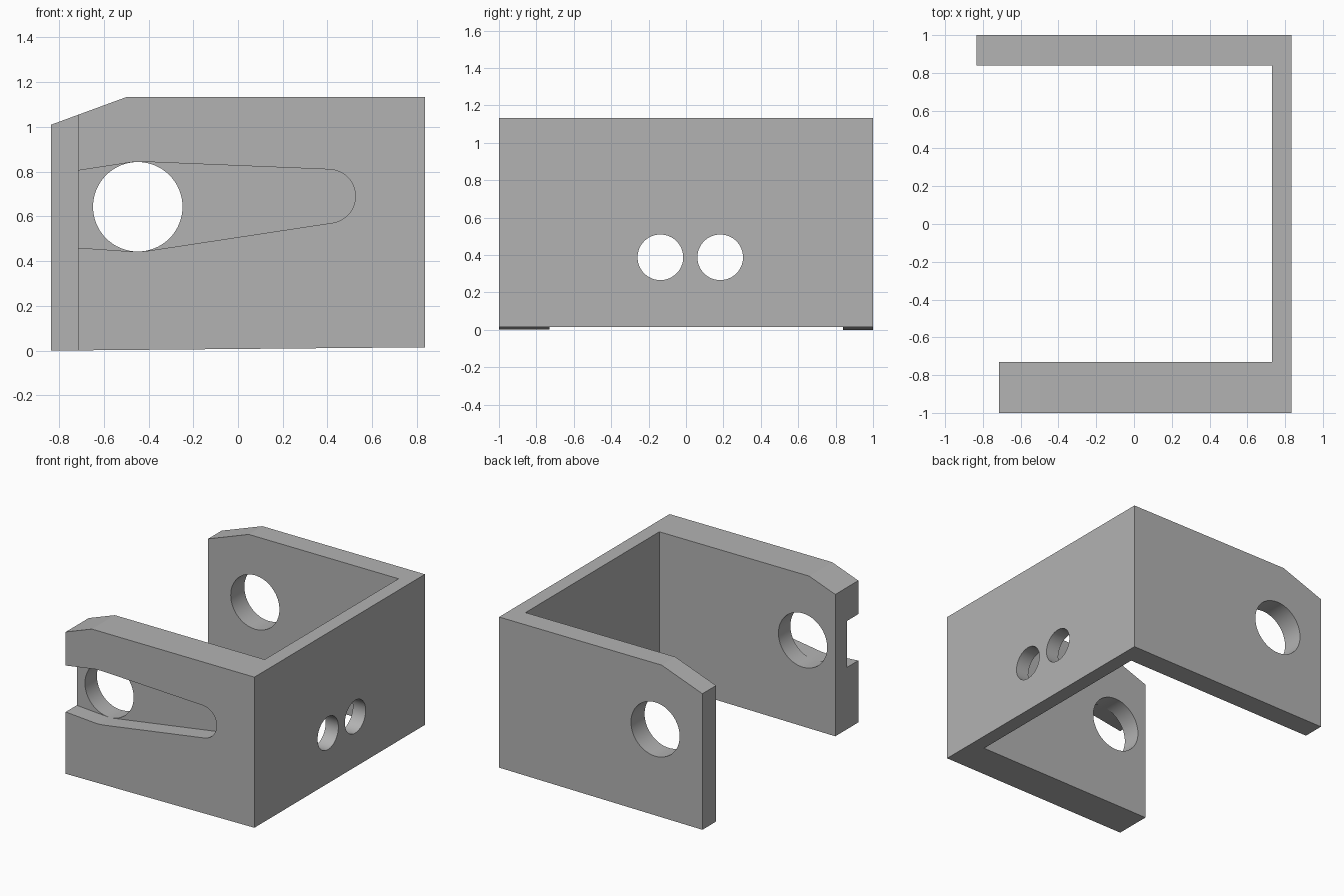
import bpy, bmesh
from math import sin, cos, pi, radians
from mathutils import Vector

cube = bpy.data.objects.get("Cube")
if cube:
    bpy.data.objects.remove(cube, do_unlink=True)

grey = bpy.data.materials.new("plain grey")
grey.use_nodes = True
grey.diffuse_color = (0.45, 0.45, 0.45, 1)
grey.node_tree.nodes["Principled BSDF"].inputs["Base Color"].default_value = (0.45, 0.45, 0.45, 1)


def prism(name, outline, start, end, axis="y"):
    """Extrude an outline along y (points are x, z) or along x (points are y, z)."""
    bm = bmesh.new()
    if axis == "y":
        points, push = [(a, start, b) for a, b in outline], (0, end - start, 0)
    else:
        points, push = [(start, a, b) for a, b in outline], (end - start, 0, 0)
    face = bm.faces.new([bm.verts.new(p) for p in points])
    grown = bmesh.ops.extrude_face_region(bm, geom=[face])["geom"]
    moved = [v for v in grown if isinstance(v, bmesh.types.BMVert)]
    bmesh.ops.translate(bm, verts=moved, vec=Vector(push))
    bmesh.ops.recalc_face_normals(bm, faces=bm.faces[:])
    mesh = bpy.data.meshes.new(name)
    bm.to_mesh(mesh)
    bm.free()
    mesh.materials.append(grey)
    obj = bpy.data.objects.new(name, mesh)
    bpy.context.collection.objects.link(obj)
    return obj


def arc(a, b, radius, first, last, steps):
    angles = [radians(first + (last - first) * i / steps) for i in range(steps + 1)]
    return [(a + radius * cos(t), b + radius * sin(t)) for t in angles]


def circle(a, b, radius):
    return arc(a, b, radius, 0, 360, 64)[:-1]


def rect(a0, a1, b0, b1):
    return [(a0, b0), (a1, b0), (a1, b1), (a0, b1)]


# Bracket block: sloping underside and a chamfered upper corner
bracket = prism("bracket", [(-0.835, 0), (0.835, 0.015), (0.835, 1.133),
                            (-0.5, 1.133), (-0.835, 1.01)], -1, 1)

# Tapered slot on the outside of the front arm
slot = ([(-0.9, 0.473), (-0.715, 0.46), (-0.46, 0.442), (-0.41, 0.445)]
        + arc(0.405, 0.69, 0.12, -81, 87, 24)
        + [(-0.42, 0.844), (-0.475, 0.842), (-0.715, 0.805), (-0.9, 0.776)])

cutters = [
    prism("inner_space", rect(-1.2, 0.73, -0.5, 1.6), -0.73, 0.84),
    prism("front_arm_trim", rect(-1.2, -0.715, -0.5, 1.6), -1.2, -0.5),
    prism("slot_cutter", slot, -1.2, -0.87),
    prism("arm_bore", circle(-0.448, 0.643, 0.2), -1.3, 1.3),
    prism("wall_hole_front", circle(-0.137, 0.388, 0.122), 0.5, 1.2, "x"),
    prism("wall_hole_back", circle(0.183, 0.388, 0.122), 0.5, 1.2, "x"),
]

# Cut everything out, then discard the cutters
bpy.context.view_layer.objects.active = bracket
for cutter in cutters:
    cutter.hide_render = True
    mod = bracket.modifiers.new(cutter.name, "BOOLEAN")
    mod.operation = "DIFFERENCE"
    mod.solver = "EXACT"
    mod.object = cutter
    bpy.ops.object.modifier_apply(modifier=mod.name)
    bpy.data.objects.remove(cutter, do_unlink=True)

# Smooth bores, sharp edges
bpy.ops.object.select_all(action="DESELECT")
bracket.select_set(True)
bpy.ops.object.shade_smooth_by_angle(angle=radians(20))
